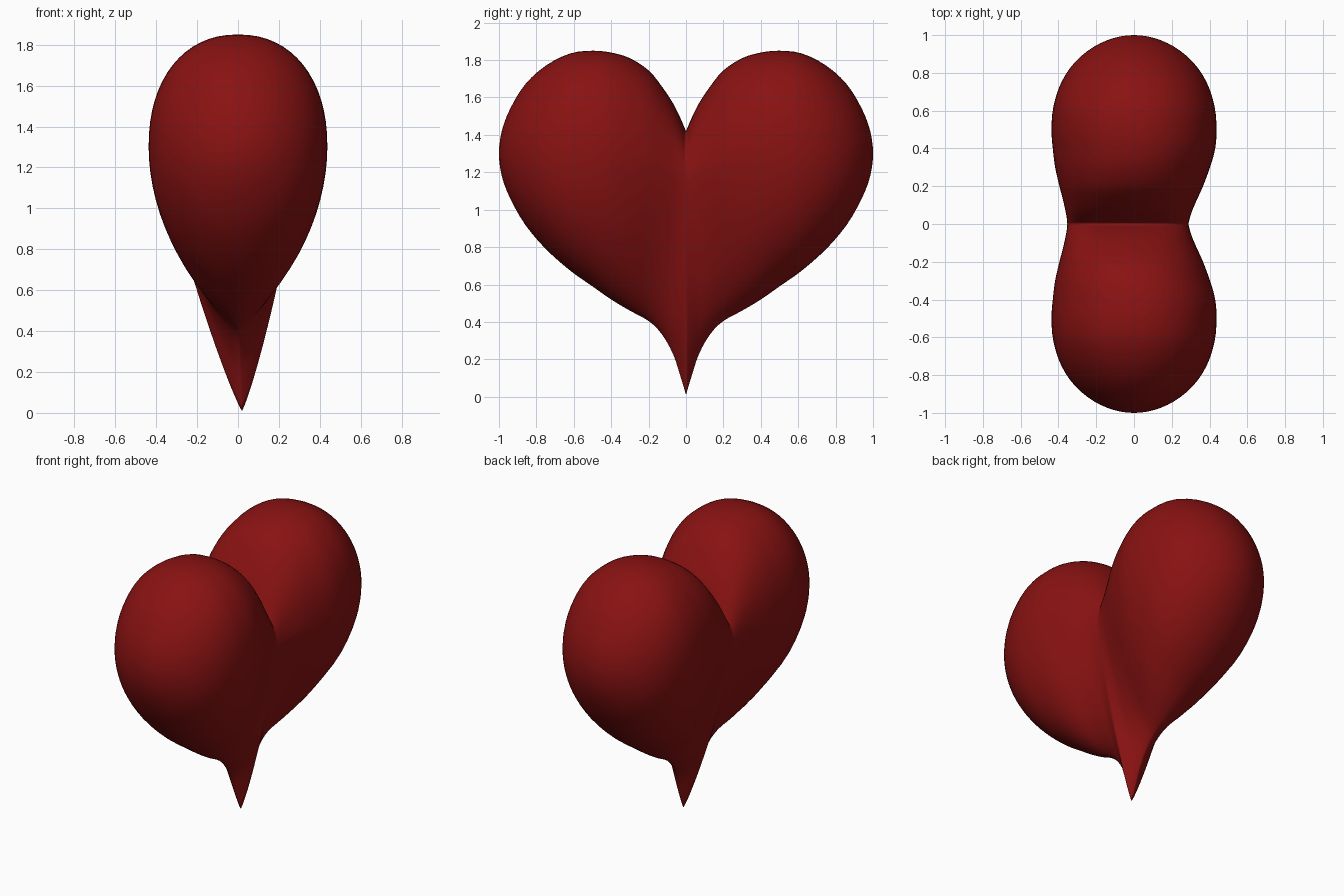
import bpy, bmesh, math

if "Cube" in bpy.data.objects:
    bpy.data.objects.remove(bpy.data.objects["Cube"])

# Half-heart stations from the cleft plane to the outer side:
# y, top z, bottom z, half width, z of widest point, lean, top exponent, bottom exponent
STATIONS = [
    (0.00, 1.42, 0.01, 0.32, 1.16, 1.0, 2.7, 1.15),
    (0.03, 1.49, 0.11, 0.325, 1.18, 0.9, 2.6, 1.17),
    (0.07, 1.57, 0.23, 0.335, 1.20, 0.8, 2.5, 1.22),
    (0.13, 1.66, 0.335, 0.355, 1.23, 0.6, 2.4, 1.33),
    (0.20, 1.745, 0.405, 0.38, 1.26, 0.4, 2.3, 1.45),
    (0.30, 1.81, 0.46, 0.41, 1.29, 0.2, 2.2, 1.65),
    (0.40, 1.84, 0.52, 0.43, 1.30, 0.0, 2.2, 1.8),
    (0.50, 1.85, 0.59, 0.437, 1.30, 0.0, 2.2, 1.9),
    (0.62, 1.835, 0.675, 0.427, 1.30, 0.0, 2.2, 2.0),
    (0.75, 1.77, 0.79, 0.385, 1.30, 0.0, 2.1, 2.0),
    (0.86, 1.67, 0.92, 0.31, 1.30, 0.0, 2.0, 2.0),
    (0.94, 1.54, 1.06, 0.21, 1.30, 0.0, 2.0, 2.0),
    (0.985, 1.42, 1.18, 0.105, 1.30, 0.0, 2.0, 2.0),
    (1.00, 1.30, 1.30, 0.0, 1.30, 0.0, 2.0, 2.0),
]
SUB, SEG = 3, 64


def blend(i, t):
    """Smooth interpolation between stations i and i+1."""
    b, c = STATIONS[i], STATIONS[i + 1]
    a = STATIONS[i - 1] if i else [2 * p - q for p, q in zip(b, c)]
    if i + 2 < len(STATIONS):
        d = STATIONS[i + 2]
    else:  # beyond the outer pole the outline folds back on itself
        d = (b[0], b[2], b[1], -b[3]) + tuple(b[4:])
    return [0.5 * (2 * q + (r - p) * t + (2 * p - 5 * q + 4 * r - s) * t * t
                   + (3 * q - p - 3 * r + s) * t ** 3)
            for p, q, r, s in zip(a, b, c, d)]


def section(st):
    """Closed cross-section in x and z at one station."""
    y, top, bot, w, zm, lean, pt, pb = st
    pts = []
    for k in range(SEG):
        a = 2 * math.pi * k / SEG
        c, s = math.cos(a), math.sin(a)
        e = 2 / (pt if s >= 0 else pb)
        h = top - zm if s >= 0 else zm - bot
        x = math.copysign(abs(c) ** e, c) * w if abs(c) > 1e-9 else 0
        z = zm + math.copysign(abs(s) ** e, s) * h
        pts.append((x + lean * (0.02 - 0.045 * z), y, z))
    return pts


# Loft one lobe
bm = bmesh.new()
rings = []
for i in range(len(STATIONS) - 1):
    for j in range(SUB):
        rings.append([bm.verts.new(p) for p in section(blend(i, j / SUB))])
for r0, r1 in zip(rings, rings[1:]):
    for k in range(SEG):
        n = (k + 1) % SEG
        bm.faces.new((r0[k], r0[n], r1[n], r1[k]))
pole = bm.verts.new((0, 1, 1.30))
for k in range(SEG):
    bm.faces.new((rings[-1][k], rings[-1][(k + 1) % SEG], pole))

# Mirror to the other lobe and weld at the cleft
dup = bmesh.ops.duplicate(bm, geom=bm.verts[:] + bm.edges[:] + bm.faces[:])["geom"]
for v in dup:
    if isinstance(v, bmesh.types.BMVert):
        v.co.y = -v.co.y
bmesh.ops.reverse_faces(bm, faces=[f for f in dup if isinstance(f, bmesh.types.BMFace)])
bmesh.ops.remove_doubles(bm, verts=bm.verts[:], dist=0.0005)
bmesh.ops.recalc_face_normals(bm, faces=bm.faces[:])
for f in bm.faces:
    f.smooth = True

mesh = bpy.data.meshes.new("heart")
bm.to_mesh(mesh)
bm.free()
heart = bpy.data.objects.new("heart", mesh)
bpy.context.collection.objects.link(heart)

# Deep red
red = bpy.data.materials.new("deep_red")
red.diffuse_color = (0.25, 0.006, 0.006, 1)
red.use_nodes = True
red.node_tree.nodes["Principled BSDF"].inputs["Base Color"].default_value = red.diffuse_color
mesh.materials.append(red)
